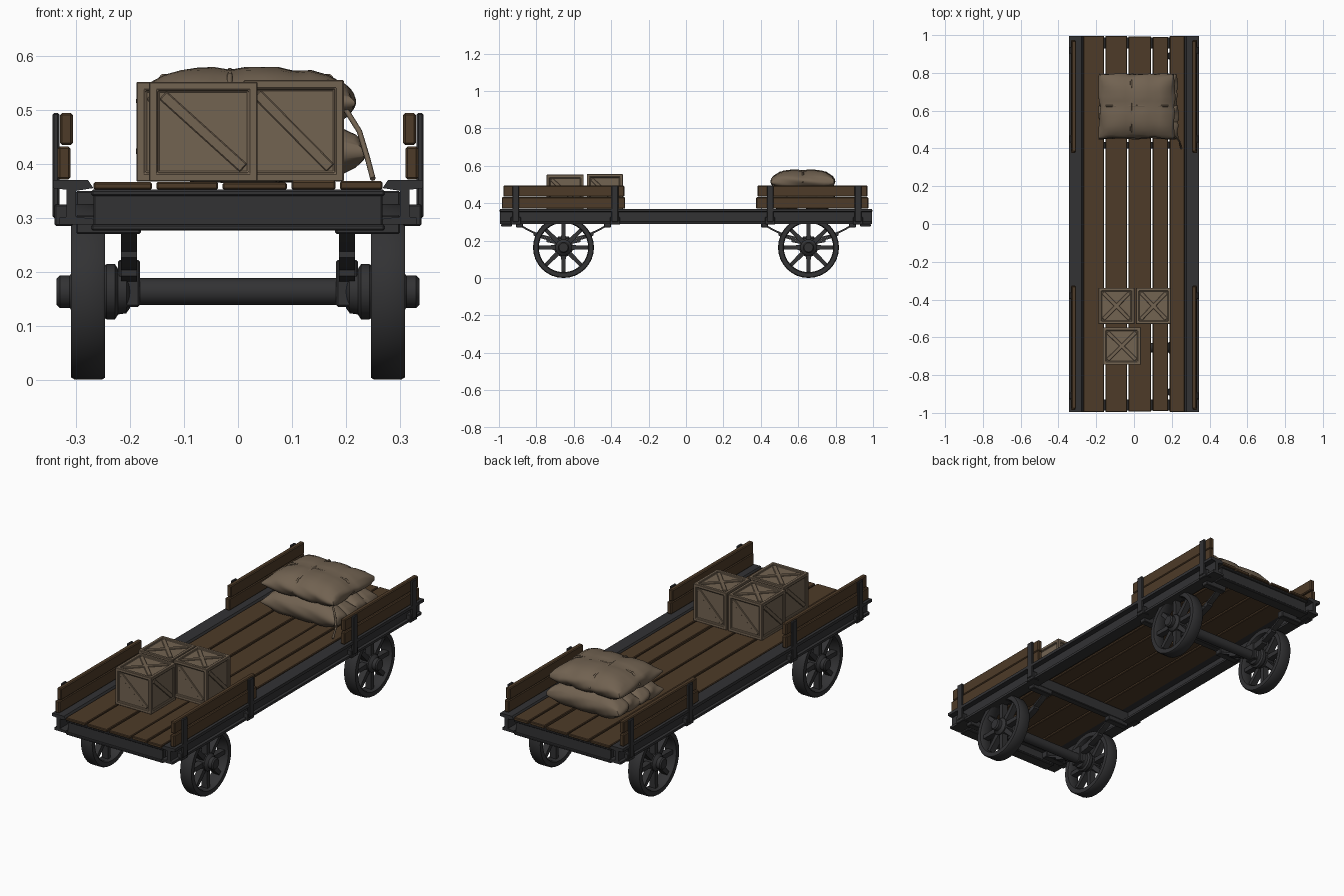
import bpy, bmesh, math, random
from mathutils import Vector, Matrix

random.seed(4)
cube = bpy.data.objects.get("Cube")
if cube:
    bpy.data.objects.remove(cube)


def material(name, rgb):
    m = bpy.data.materials.new(name)
    m.use_nodes = True
    m.diffuse_color = (*rgb, 1)
    bsdf = m.node_tree.nodes["Principled BSDF"]
    bsdf.inputs["Base Color"].default_value = (*rgb, 1)
    bsdf.inputs["Roughness"].default_value = 0.9
    return m


IRON = material("dark iron", (0.032, 0.032, 0.034))
WOOD = material("brown wood", (0.075, 0.043, 0.021))
CRATE = material("crate wood", (0.17, 0.125, 0.083))
SACK = material("sack cloth", (0.165, 0.122, 0.082))


def finish(name, bm, mat, bevel=0, smooth=False):
    bmesh.ops.recalc_face_normals(bm, faces=bm.faces)
    mesh = bpy.data.meshes.new(name)
    bm.to_mesh(mesh)
    bm.free()
    mesh.materials.append(mat)
    ob = bpy.data.objects.new(name, mesh)
    bpy.context.collection.objects.link(ob)
    if bevel:
        mod = ob.modifiers.new("Bevel", 'BEVEL')
        mod.width = bevel
        mod.segments = 1
    if smooth:
        bpy.ops.object.select_all(action='DESELECT')
        ob.select_set(True)
        bpy.context.view_layer.objects.active = ob
        bpy.ops.object.shade_smooth_by_angle(angle=math.radians(40))
    return ob


def add_box(bm, x, y, z):
    """Box from three (low, high) ranges."""
    size = [b - a for a, b in (x, y, z)]
    mid = [(a + b) / 2 for a, b in (x, y, z)]
    m = Matrix.Translation(mid) @ Matrix.Diagonal((*size, 1))
    return bmesh.ops.create_cube(bm, size=1, matrix=m)["verts"]


def box(name, x, y, z, mat, bevel=0.003):
    bm = bmesh.new()
    add_box(bm, x, y, z)
    return finish(name, bm, mat, bevel)


def span(side, a, b):
    return (a, b) if side > 0 else (-b, -a)


def extrude_profile(name, points, to3d, depth, mat):
    bm = bmesh.new()
    face = bm.faces.new([bm.verts.new(to3d(p)) for p in points])
    ext = bmesh.ops.extrude_face_region(bm, geom=[face])["geom"]
    bmesh.ops.translate(bm, vec=depth, verts=[v for v in ext if isinstance(v, bmesh.types.BMVert)])
    return finish(name, bm, mat)


def lathe(bm, rings, centre, steps=24, closed=False):
    """Rings of (x, radius) turned around an axis along x."""
    loops = []
    for x, r in rings:
        loops.append([bm.verts.new(Vector(centre) + Vector((
            x, r * math.cos(math.tau * i / steps), r * math.sin(math.tau * i / steps))))
            for i in range(steps)])
    pairs = list(zip(loops, loops[1:]))
    if closed:
        pairs.append((loops[-1], loops[0]))
    else:
        bm.faces.new(loops[0])
        bm.faces.new(loops[-1])
    for a, b in pairs:
        for i in range(steps):
            j = (i + 1) % steps
            bm.faces.new((a[i], a[j], b[j], b[i]))


# Deck planks with slightly uneven ends and heights
edges = [-0.272, -0.155, -0.033, 0.095, 0.185, 0.272]
for i, (a, b) in enumerate(zip(edges, edges[1:])):
    top = 0.367 + random.uniform(-0.002, 0.002)
    end = 0.997 - random.uniform(0, 0.008)
    box(f"deck_plank_{i + 1}", (a + 0.004, b - 0.004), (-end, end), (0.352, top), WOOD)

# Side rails as channel sections, open inward
channel = [(0.268, 0.355), (0.278, 0.37), (0.343, 0.37), (0.343, 0.355), (0.318, 0.352),
           (0.318, 0.302), (0.331, 0.300), (0.331, 0.288), (0.268, 0.288), (0.268, 0.298),
           (0.300, 0.302), (0.300, 0.350)]
for side, label in ((1, "left"), (-1, "right")):
    extrude_profile(f"{label}_side_rail", channel,
                    lambda p: (side * p[0], -0.995, p[1]), (0, 1.99, 0), IRON)

for end, where in ((-1, "front"), (1, "rear")):
    # End beam with flanges, and cross members under the deck
    box(f"{where}_end_beam", (-0.268, 0.268), span(end, 0.955, 0.98), (0.282, 0.352), IRON)
    for z in (0.276, 0.340):
        box(f"{where}_end_flange", (-0.272, 0.272), span(end, 0.93, 0.988), (z, z + 0.012), IRON)
    box(f"{where}_cross_member", (-0.30, 0.30), span(end, 0.40, 0.435), (0.292, 0.350), IRON)

    # Axle
    y = end * 0.655
    bm = bmesh.new()
    lathe(bm, [(-0.25, 0.025), (0.25, 0.025)], (0, y, 0.163), 16)
    finish(f"{where}_axle", bm, IRON, smooth=True)

    for side, label in ((1, "left"), (-1, "right")):
        tag = f"{where}_{label}"
        # Wheel: tyre, tapered spokes and hub
        bm = bmesh.new()
        c = (0, y, 0.163)
        rim = [(0.246, 0.159), (0.252, 0.163), (0.302, 0.163), (0.309, 0.159),
               (0.309, 0.137), (0.300, 0.132), (0.255, 0.132), (0.246, 0.137)]
        lathe(bm, [(side * x, r) for x, r in rim], c, 32, True)
        hub = [(0.200, 0.030), (0.207, 0.040), (0.222, 0.042), (0.228, 0.051), (0.244, 0.051),
               (0.252, 0.044), (0.300, 0.044), (0.312, 0.030), (0.330, 0.030), (0.336, 0.024)]
        lathe(bm, [(side * x, r) for x, r in hub], c, 16)
        for k in range(8):
            spoke = add_box(bm, span(side, 0.262, 0.294), (-0.013, 0.013), (0.03, 0.14))
            for v in spoke:
                if v.co.z > 0.1:
                    v.co.y *= 0.75
            bmesh.ops.rotate(bm, verts=spoke, matrix=Matrix.Rotation(k * math.pi / 4, 3, 'X'))
            bmesh.ops.translate(bm, verts=spoke, vec=c)
        finish(f"{tag}_wheel", bm, IRON, smooth=True)

        # Leaf spring: stacked bowed strips with hangers and an axle clamp
        for n, half in enumerate((0.235, 0.16, 0.09)):
            ts = [i / 6 - 1 for i in range(13)]
            low = [(y + t * half, 0.203 - n * 0.011 + 0.075 * (t * half / 0.235) ** 2) for t in ts]
            high = [(a, b + 0.011) for a, b in reversed(low)]
            extrude_profile(f"{tag}_spring_leaf_{n + 1}", low + high,
                            lambda p: (side * 0.187, p[0], p[1]), (side * 0.03, 0, 0), IRON)
        for dy in (-0.235, 0.235):
            box(f"{tag}_spring_hanger", span(side, 0.18, 0.30),
                (y + dy - 0.018, y + dy + 0.018), (0.27, 0.305), IRON)
        box(f"{tag}_axle_clamp", span(side, 0.182, 0.222), (y - 0.03, y + 0.03), (0.135, 0.222), IRON)

        # Two side boards held by iron stakes
        y0, y1 = (-0.985, -0.325) if end < 0 else (0.375, 0.975)
        for n, (za, zb) in enumerate(((0.371, 0.432), (0.435, 0.494))):
            lean = 0.004 * n
            box(f"{tag}_side_board_{n + 1}", span(side, 0.310 - lean, 0.334 - lean),
                (y0 + 0.008 * n, y1 - 0.005 * n), (za, zb), WOOD, 0.004)
        for sy in (y0 + 0.075, y1 - 0.055):
            box(f"{tag}_stake", span(side, 0.331, 0.344), (sy - 0.018, sy + 0.018), (0.30, 0.494), IRON)
            box(f"{tag}_stake_foot", span(side, 0.305, 0.340), (sy - 0.027, sy + 0.027), (0.285, 0.325), IRON)


# Crates: inset panels on each face with a diagonal brace
def crate(name, x, y, z):
    bm = bmesh.new()
    add_box(bm, x, y, z)
    bm.normal_update()
    panels = list(bm.faces)
    bmesh.ops.inset_individual(bm, faces=panels, thickness=0.022)
    bmesh.ops.inset_individual(bm, faces=panels, thickness=0.003, depth=-0.006)
    for f in panels:
        if f.normal.z < -0.5:
            continue
        pts = [v.co.copy() for v in f.verts]
        n = f.normal.copy()
        for a, b in ((pts[0], pts[2]), (pts[1], pts[3]))[:2 if n.z > 0.5 else 1]:
            w = (b - a).cross(n).normalized() * 0.01
            a2, b2 = a.lerp(b, 0.05), a.lerp(b, 0.95)
            low = [a2 + w, b2 + w, b2 - w, a2 - w]
            base = [bm.verts.new(p) for p in low]
            top = [bm.verts.new(p + n * 0.005) for p in low]
            bm.faces.new(top)
            for i in range(4):
                j = (i + 1) % 4
                bm.faces.new((base[i], base[j], top[j], top[i]))
    finish(name, bm, CRATE, 0.002)


crate("crate_rear_right", (-0.188, 0.002), (-0.53, -0.338), (0.367, 0.552))
crate("crate_rear_left", (0.010, 0.196), (-0.53, -0.338), (0.367, 0.555))
crate("crate_front", (-0.165, 0.036), (-0.745, -0.547), (0.367, 0.552))


# Sacks: pillow forms pinched along their rope lines
def sack(name, x, y, z, ropes):
    bm = bmesh.new()
    bmesh.ops.create_cube(bm, size=2)
    bmesh.ops.subdivide_edges(bm, edges=bm.edges, cuts=11, use_grid_fill=True)
    half = [(b - a) / 2 for a, b in (x, y, z)]
    mid = [(a + b) / 2 for a, b in (x, y, z)]
    for v in bm.verts:
        p = v.co.copy()
        flat = (abs(p.x) ** 8 + abs(p.y) ** 8) ** 0.125
        puff = 1 - 0.5 * flat ** 4
        side = 1 - 0.10 * abs(p.z) ** 2
        pinch = max(math.exp(-((p.x - r) / 0.09) ** 2) for r in ropes)
        pinch = max(pinch, math.exp(-(p.y / 0.09) ** 2))
        wave = 1 + 0.02 * math.sin(7 * p.x + 4 * p.y + 3 * p.z)
        s = side * wave * (1 - 0.035 * pinch)
        v.co = (mid[0] + half[0] * p.x * s, mid[1] + half[1] * p.y * s,
                mid[2] + half[2] * p.z * puff * (1 - 0.09 * pinch))
    finish(name, bm, SACK, smooth=True)


sack("lower_sack_front", (-0.185, 0.235), (0.45, 0.63), (0.362, 0.485), (-0.4, 0.3))
sack("lower_sack_rear", (-0.18, 0.23), (0.61, 0.795), (0.362, 0.485), (-0.3, 0.4))
sack("upper_sack", (-0.185, 0.215), (0.455, 0.795), (0.452, 0.58), (-0.15, 0.5))

# Ropes over the top sack and a loose tail at the side
def rope(name, points):
    curve = bpy.data.curves.new(name, 'CURVE')
    curve.dimensions = '3D'
    curve.bevel_depth = 0.005
    curve.bevel_resolution = 1
    curve.use_fill_caps = True
    line = curve.splines.new('POLY')
    line.points.add(len(points) - 1)
    for pt, co in zip(line.points, points):
        pt.co = (*co, 1)
    curve.materials.append(SACK)
    bpy.context.collection.objects.link(bpy.data.objects.new(name, curve))


rope("sack_rope_along", [(-0.015, 0.46, 0.51), (-0.015, 0.50, 0.564), (-0.015, 0.62, 0.573),
                         (-0.015, 0.75, 0.564), (-0.015, 0.79, 0.51)])
rope("sack_rope_across", [(-0.18, 0.625, 0.51), (-0.14, 0.625, 0.562), (0.015, 0.625, 0.573),
                          (0.17, 0.625, 0.562), (0.21, 0.625, 0.51)])
rope("loose_rope", [(0.20, 0.47, 0.50), (0.225, 0.455, 0.46), (0.24, 0.44, 0.41), (0.25, 0.40, 0.372)])
